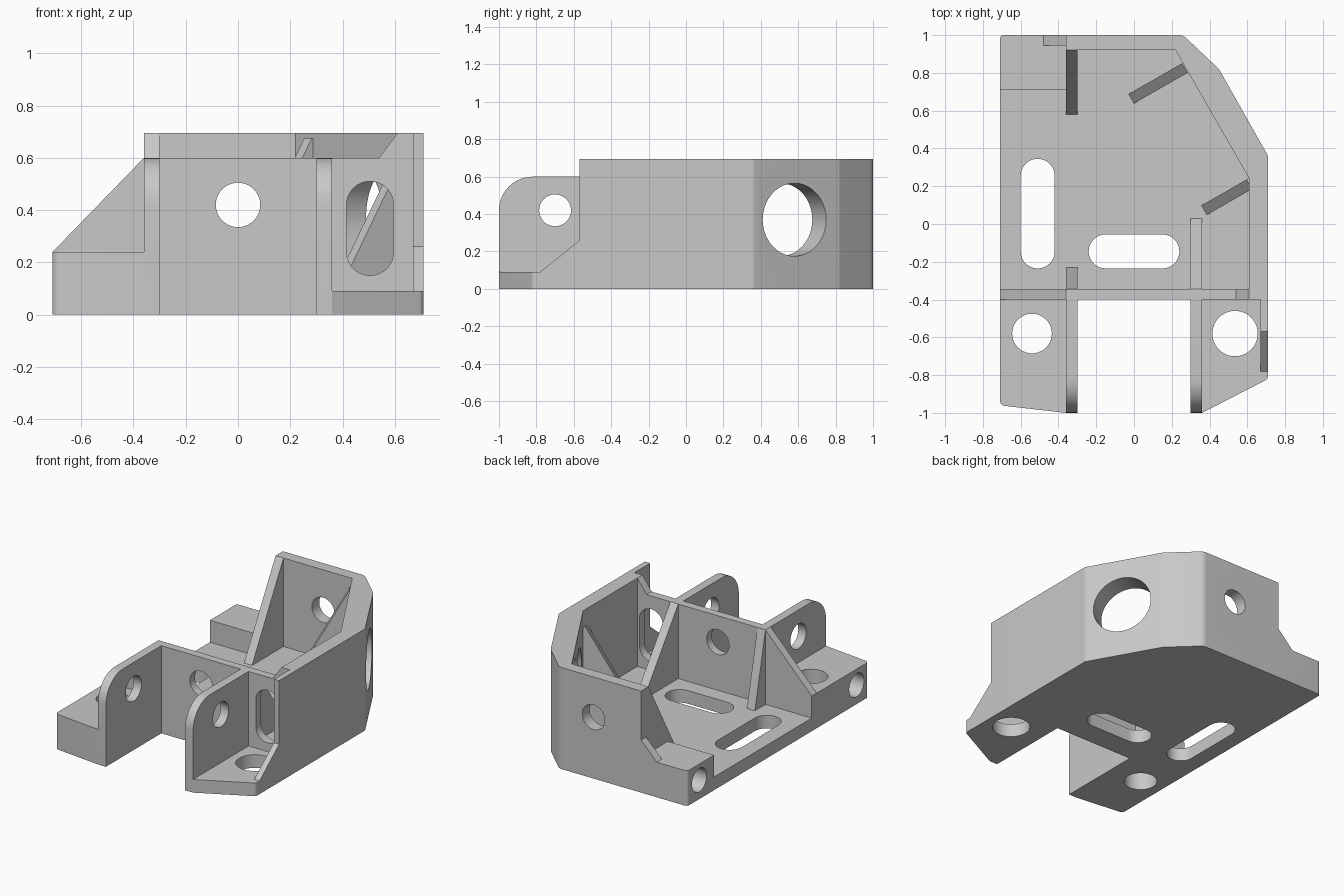
import bpy, bmesh, math
from mathutils import Vector, Matrix

cube = bpy.data.objects.get("Cube")
if cube:
    bpy.data.objects.remove(cube, do_unlink=True)

FLOOR, LOW, MID, TOP = 0.09, 0.24, 0.60, 0.695
EAR = (0.30, 0.36)
SLANT = math.radians(29.85)

grey = bpy.data.materials.new("plain_grey")
grey.use_nodes = True
colour = (0.58, 0.58, 0.58, 1)
grey.diffuse_color = colour
grey.node_tree.nodes["Principled BSDF"].inputs["Base Color"].default_value = colour


def rounded(points, steps=10):
    """Outline from (a, b) or (a, b, corner radius) entries."""
    out = []
    for i, entry in enumerate(points):
        p = Vector(entry[:2])
        if len(entry) == 2:
            out.append(p)
            continue
        r = entry[2]
        u = (Vector(points[i - 1][:2]) - p).normalized()
        v = (Vector(points[(i + 1) % len(points)][:2]) - p).normalized()
        half = u.angle(v) / 2
        centre = p + (u + v).normalized() * r / math.sin(half)
        a = (p + u * r / math.tan(half) - centre).normalized()
        b = (p + v * r / math.tan(half) - centre).normalized()
        out += [centre + a.slerp(b, k / steps) * r for k in range(steps + 1)]
    return out


def prism(name, points, axis, lo, hi, matrix=Matrix()):
    """Outline extruded along an axis."""
    place = {"x": lambda p, h: (h, p.x, p.y),
             "y": lambda p, h: (p.x, h, p.y),
             "z": lambda p, h: (p.x, p.y, h)}[axis]
    bm = bmesh.new()
    face = bm.faces.new([bm.verts.new(place(p, lo)) for p in rounded(points)])
    ext = bmesh.ops.extrude_face_region(bm, geom=[face])["geom"]
    shift = Vector(place(Vector((0, 0)), hi - lo))
    bmesh.ops.translate(bm, vec=shift, verts=[g for g in ext if isinstance(g, bmesh.types.BMVert)])
    bmesh.ops.remove_doubles(bm, verts=bm.verts, dist=0.0005)
    bmesh.ops.recalc_face_normals(bm, faces=bm.faces)
    bmesh.ops.transform(bm, matrix=matrix, verts=bm.verts)
    mesh = bpy.data.meshes.new(name)
    bm.to_mesh(mesh)
    bm.free()
    mesh.materials.append(grey)
    obj = bpy.data.objects.new(name, mesh)
    bpy.context.collection.objects.link(obj)
    return obj


def slot(name, ca, cb, w, h, axis, lo, hi, matrix=Matrix()):
    """Round-ended prism; a plain cylinder when w equals h."""
    r = min(w, h) / 2
    pts = [(ca + sa * w / 2, cb + sb * h / 2, r) for sa, sb in ((-1, -1), (1, -1), (1, 1), (-1, 1))]
    return prism(name, pts, axis, lo, hi, matrix)


def combine(target, tool, operation):
    mod = target.modifiers.new(tool.name, "BOOLEAN")
    mod.operation, mod.solver, mod.object = operation, "EXACT", tool
    bpy.context.view_layer.update()
    result = bpy.data.meshes.new_from_object(target.evaluated_get(bpy.context.evaluated_depsgraph_get()))
    target.modifiers.clear()
    target.data = result
    bpy.data.objects.remove(tool, do_unlink=True)


# Floor plate
bracket = prism("mounting_bracket", [
    (-0.71, 1, 0.02), (0.26, 1, 0.06), (0.45, 0.82, 0.06), (0.71, 0.36, 0.04),
    (0.71, -0.82, 0.03), (0.36, -1), (0.30, -1), (0.30, -0.40), (-0.30, -0.40),
    (-0.30, -1), (-0.36, -1), (-0.71, -0.96, 0.03)], "z", 0, FLOOR)

parts = [
    # Back, slanted and right walls
    prism("outer_wall", [
        (-0.36, 1), (0.26, 1, 0.06), (0.45, 0.82, 0.06), (0.71, 0.36, 0.04), (0.71, -0.40),
        (0.61, -0.40), (0.61, 0.24), (0.22, 0.92), (-0.36, 0.92)], "z", 0, TOP),
    # Wall across the middle
    prism("cross_wall", [
        (-0.71, 0), (0.66, 0), (0.66, TOP), (0.61, TOP), (0.54, MID), (-0.36, MID), (-0.71, LOW)],
        "y", -0.40, -0.345),
    # Thin front end of the right wall
    prism("right_wing", [
        (-0.78, 0.05), (-0.78, FLOOR), (-0.57, 0.26), (-0.57, TOP), (-0.38, TOP), (-0.38, 0.05)],
        "x", 0.67, 0.71),
    # Solid corner blocks
    prism("front_block", [
        (-0.71, -0.96, 0.03), (-0.36, -1), (-0.30, -1), (-0.30, -0.38), (-0.71, -0.38)], "z", 0, LOW),
    prism("back_block", [(-0.71, 1, 0.02), (-0.34, 1), (-0.34, 0.71), (-0.71, 0.71)], "z", 0, LOW),
    # Braces on the back wall
    prism("back_brace", [
        (0.95, 0.05), (0.95, TOP), (0.92, TOP), (0.58, FLOOR), (0.58, 0.05)], "x", -0.36, -0.30),
    prism("block_brace", [
        (-0.48, 0.2), (-0.48, LOW), (-0.36, 0.36), (-0.34, 0.36), (-0.34, 0.2)], "y", 0.945, 1),
]

# Hinge ears and the braces behind them
for side, reach in ((-1, -0.23), (1, 0.03)):
    lo, hi = sorted(side * e for e in EAR)
    parts.append(prism("hinge_ear", [(-1, 0), (-0.37, 0), (-0.37, MID), (-1, MID, 0.18)], "x", lo, hi))
    parts.append(prism("cross_brace", [
        (-0.36, 0.05), (-0.36, MID), (-0.345, MID), (reach, FLOOR), (reach, 0.05)], "x", lo, hi))

# Braces square to the slanted wall
for x, y, reach in ((0.268, 0.825, 0.325), (0.61, 0.21, 0.275)):
    turn = Matrix.Translation((x, y, 0)) @ Matrix.Rotation(math.pi + SLANT, 4, "Z")
    height = FLOOR + 1.8 * reach
    parts.append(prism("slanted_brace", [
        (-0.05, 0.05), (-0.05, height), (0, height), (reach, FLOOR), (reach, 0.05)],
        "y", -0.029, 0.029, turn))

for part in parts:
    combine(bracket, part, "UNION")

# Bolt holes, slots and side sockets
slant_place = Matrix.Translation((0.586, 0.58, 0.37)) @ Matrix.Rotation(SLANT, 4, "Z")
cutters = [
    slot("ear_hole", -0.70, 0.42, 0.17, 0.17, "x", -0.5, 0.5),
    slot("wall_hole", 0, 0.42, 0.17, 0.17, "y", -0.6, 1.2),
    slot("cross_wall_slot", 0.505, 0.33, 0.18, 0.36, "y", -0.5, -0.3),
    slot("left_floor_slot", -0.51, 0.055, 0.18, 0.58, "z", -0.1, 0.2),
    slot("middle_floor_slot", 0, -0.145, 0.48, 0.18, "z", -0.1, 0.2),
    slot("left_bolt_hole", -0.54, -0.58, 0.21, 0.21, "z", -0.1, 0.4),
    slot("right_bolt_hole", 0.535, -0.58, 0.24, 0.24, "z", -0.1, 0.2),
    slot("slanted_wall_hole", 0, 0, 0.39, 0.39, "x", -0.3, 0.15, slant_place),
    slot("front_socket", -0.83, 0.13, 0.16, 0.16, "x", -0.8, -0.45),
    slot("back_socket", 0.87, 0.13, 0.16, 0.16, "x", -0.8, -0.45),
]
for cutter in cutters:
    combine(bracket, cutter, "DIFFERENCE")

# Merge flat regions and smooth only the rounded surfaces
bm = bmesh.new()
bm.from_mesh(bracket.data)
bmesh.ops.remove_doubles(bm, verts=bm.verts, dist=0.0002)
bmesh.ops.dissolve_limit(bm, angle_limit=math.radians(0.5), verts=bm.verts, edges=bm.edges)
bm.to_mesh(bracket.data)
bm.free()
bpy.ops.object.select_all(action="DESELECT")
bracket.select_set(True)
bpy.context.view_layer.objects.active = bracket
bpy.ops.object.shade_smooth_by_angle(angle=math.radians(25))
